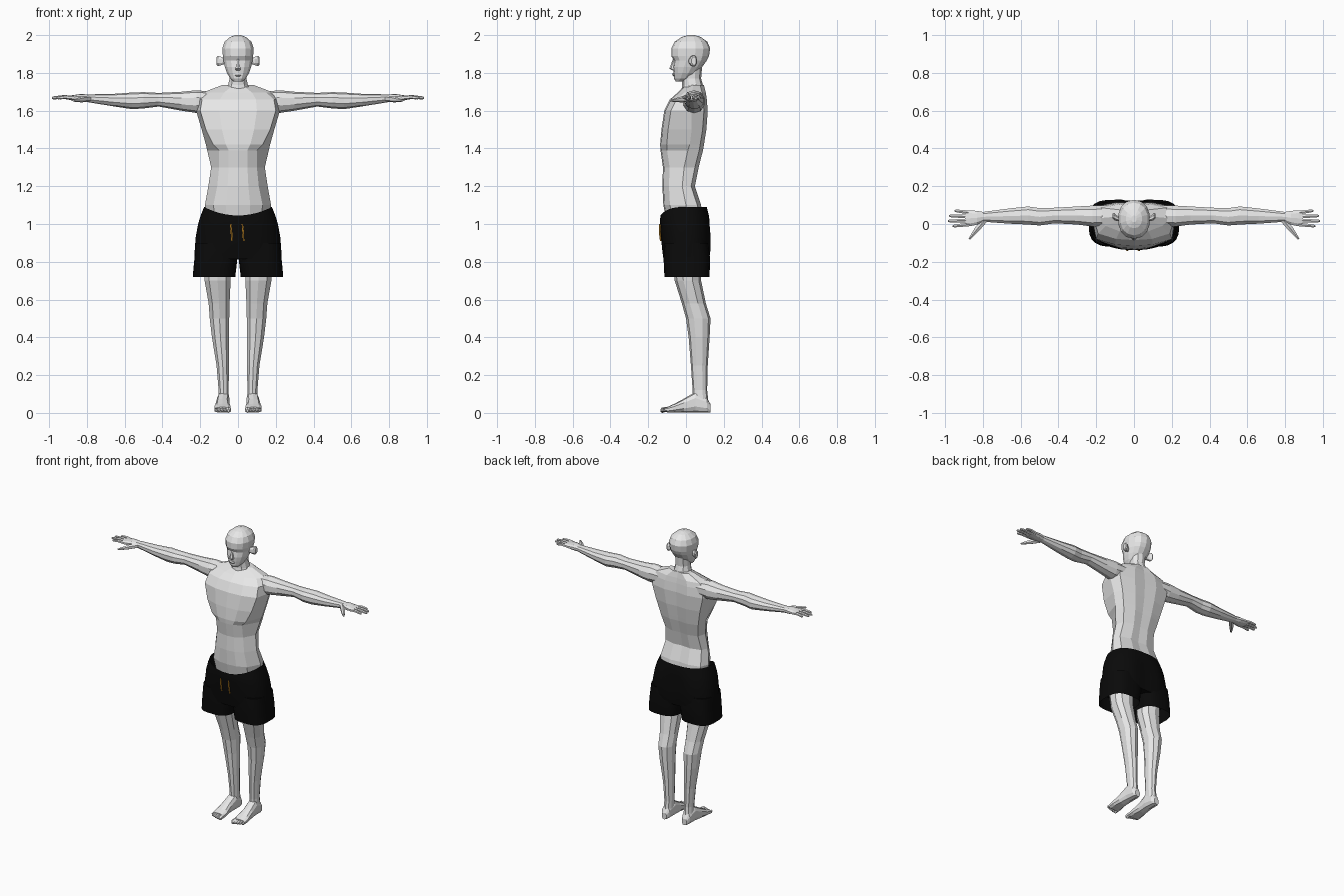
import bpy, bmesh, math
from mathutils import Vector

cube = bpy.data.objects.get("Cube")
if cube:
    bpy.data.objects.remove(cube, do_unlink=True)

X, Y, Z = Vector((1, 0, 0)), Vector((0, 1, 0)), Vector((0, 0, 1))


def material(name, rgb):
    m = bpy.data.materials.new(name)
    m.use_nodes = True
    m.diffuse_color = (*rgb, 1)
    bsdf = m.node_tree.nodes["Principled BSDF"]
    bsdf.inputs["Base Color"].default_value = (*rgb, 1)
    bsdf.inputs["Roughness"].default_value = 0.8
    return m


skin = material("pale grey skin", (0.8, 0.8, 0.8))
cloth = material("black cloth", (0.003, 0.003, 0.003))
cord = material("orange cord", (0.6, 0.27, 0.02))


def ring(centre, u, v, ru, rv, n=10, power=2.2):
    """Superellipse cross-section in the plane of u and v."""
    pts = []
    for i in range(n):
        a = 2 * math.pi * (i + 0.5) / n
        c, s = math.cos(a), math.sin(a)
        pts.append(Vector(centre)
                   + u * math.copysign(abs(c) ** (2 / power), c) * ru
                   + v * math.copysign(abs(s) ** (2 / power), s) * rv)
    return pts


def loft(name, rings, mat, start=True, end=True, smooth=False):
    """Skin a list of equal-sized rings into one object."""
    bm = bmesh.new()
    rows = [[bm.verts.new(p) for p in r] for r in rings]
    n = len(rows[0])
    for a, b in zip(rows, rows[1:]):
        for i in range(n):
            j = (i + 1) % n
            bm.faces.new((a[i], a[j], b[j], b[i]))
    if start:
        bm.faces.new(rows[0])
    if end:
        bm.faces.new(rows[-1])
    bmesh.ops.recalc_face_normals(bm, faces=bm.faces)
    me = bpy.data.meshes.new(name)
    bm.to_mesh(me)
    bm.free()
    me.materials.append(mat)
    ob = bpy.data.objects.new(name, me)
    bpy.context.collection.objects.link(ob)
    if smooth:
        bpy.ops.object.select_all(action="DESELECT")
        ob.select_set(True)
        bpy.context.view_layer.objects.active = ob
        bpy.ops.object.shade_smooth_by_angle(angle=math.radians(35))
    return ob


def upright(z, xc, rx, front, back, n=10, power=2.2):
    """Horizontal ring given by its front and back depth."""
    return ring((xc, (front + back) / 2, z), X, Y, rx, (back - front) / 2, n, power)


def rod(name, points, radii, mat, flat=1.0, n=6):
    """Tapering digit or cord through a few points."""
    points = [Vector(p) for p in points]
    d = (points[-1] - points[0]).normalized()
    side = d.cross(Z if abs(d.z) < 0.8 else Y).normalized()
    up = side.cross(d)
    return loft(name, [ring(p, side, up, r, r * flat, n) for p, r in zip(points, radii)], mat)


# Torso: front panel, slanting flanks and a broad flat back
def torso_ring(z, panel, w, front, mid, back):
    half = [(panel * 0.5, front + 0.006), (panel, front + 0.035), (w, mid),
            (w * 0.88, back - 0.02), (w * 0.4, back)]
    right = [Vector((x, y, z)) for x, y in half]
    left = [Vector((-x, y, z)) for x, y in reversed(half)]
    return ([Vector((0, front, z))] + right + [Vector((0, back - 0.006, z))] + left)


torso = [(1.0, .12, .16, -.10, 0, .09), (1.1, .13, .175, -.12, 0, .08),
         (1.2, .11, .157, -.125, -.02, .047), (1.3, .10, .142, -.122, -.01, .067),
         (1.39, .10, .163, -.135, .01, .09), (1.42, .13, .17, -.137, .02, .095),
         (1.5, .17, .192, -.13, .03, .108), (1.6, .2, .222, -.115, .03, .115),
         (1.66, .19, .215, -.085, .03, .11), (1.695, .15, .19, -.045, .03, .105),
         (1.735, .05, .085, -.005, .04, .095)]
loft("torso", [torso_ring(*t) for t in torso], skin)

# Neck and head
loft("neck", [upright(*t) for t in [(1.68, 0, .075, -.03, .1), (1.735, 0, .055, -.02, .09),
                                    (1.77, 0, .047, -.02, .08), (1.83, 0, .05, -.02, .085)]], skin)
head = [(1.755, .024, -.055, -.02), (1.77, .042, -.063, .03), (1.80, .06, -.065, .06),
        (1.83, .071, -.068, .085), (1.865, .079, -.064, .11), (1.89, .082, -.078, .122),
        (1.93, .085, -.078, .128), (1.965, .073, -.06, .113), (1.99, .043, -.022, .078),
        (2.0, .014, .01, .045)]
loft("head", [upright(z, 0, r, f, b, 14) for z, r, f, b in head], skin)
loft("nose", [upright(z, 0, r, f, -.05, 6) for z, r, f in
              [(1.812, .012, -.068), (1.822, .016, -.088), (1.85, .009, -.078),
               (1.875, .007, -.068)]], skin)
loft("lips", [upright(z, 0, r, f, -.05, 6) for z, r, f in
              [(1.782, .012, -.066), (1.79, .022, -.073), (1.8, .012, -.07)]], skin)

# Shorts: hip section with a dipped waistband and two soft buttock bulges
hips = [(1.09, .18, -.135, .11), (1.04, .2, -.138, .123), (1.0, .212, -.137, .13),
        (.93, .225, -.133, .136), (.86, .23, -.126, .134), (.815, .231, -.12, .128)]
hip_rings = []
for level, (z, w, front, back) in enumerate(hips):
    pts = upright(z, 0, w, front, back, 32, 2.5)
    for p in pts:
        if p.y < 0 and level < 2:
            p.z -= (.045, .018)[level] * (1 - (p.x / w) ** 2)
        if p.y > 0 and level > 1:
            p.y *= 1 - .16 * math.exp(-(p.x / .045) ** 2)
    hip_rings.append(pts)
loft("shorts_hips", hip_rings, cloth, start=False, smooth=True)

# Waist cords
for x, tag in ((.027, "left"), (-.035, "right")):
    rod(tag + "_waist_cord", [(x - .004, -.138, 1.0), (x, -.139, .96), (x + .003, -.134, .91)],
        [.004, .005, .004], cord)

arm = [(.14, .045, .055, 1.65, .05), (.22, .042, .058, 1.648, .06), (.3, .045, .05, 1.65, .05),
       (.42, .045, .043, 1.658, .036), (.5, .038, .048, 1.655, .043), (.56, .045, .05, 1.652, .044),
       (.66, .042, .042, 1.656, .033), (.8, .038, .027, 1.666, .02), (.83, .033, .038, 1.668, .021),
       (.87, .03, .044, 1.668, .015), (.895, .03, .041, 1.668, .011)]
leg = [(.9, .115, .085, -.08, .08), (.7, .108, .072, -.06, .08), (.58, .1, .058, -.022, .105),
       (.5, .098, .054, 0, .13), (.4, .093, .047, .014, .125), (.25, .081, .034, .026, .115),
       (.12, .076, .028, .035, .112), (.05, .077, .03, .035, .12)]
foot = [(.13, .018, .045), (.11, .03, .08), (.05, .034, .11), (-.01, .037, .075),
        (-.06, .044, .048), (-.1, .045, .03)]

for s, tag in ((1, "left_"), (-1, "right_")):
    # Ear: a flared cup
    loft(tag + "ear", [ring((s * x, y, 1.863), Y, Z, ry, rz, 8) for x, y, ry, rz in
                       [(.07, .025, .012, .018), (.09, .03, .016, .024),
                        (.106, .04, .02, .03), (.113, .042, .013, .022)]], skin)

    # Arm, palm and digits
    loft(tag + "arm", [ring((s * x, y, z), Y, Z, ry, rz) for x, y, ry, z, rz in arm], skin)
    for i, tip in enumerate((.96, .985, .98, .95)):
        y, dy = -.002 + .021 * i, (i - 1.5) * .006
        rod(tag + "finger_%d" % (i + 1),
            [(s * .87, y, 1.668), (s * (.87 + tip) / 2, y + dy / 2, 1.672),
             (s * (tip - .008), y + dy, 1.668), (s * tip, y + dy, 1.667)],
            [.011, .010, .008, .004], skin)
    rod(tag + "thumb", [(s * .79, .02, 1.664), (s * .825, -.02, 1.66),
                        (s * .85, -.052, 1.656), (s * .872, -.08, 1.653)],
        [.016, .016, .011, .005], skin)

    # Short leg, open at the hem
    loft(tag + "shorts_leg", [upright(z, s * (a + b) / 2, (b - a) / 2, f, k, 24, 3) for z, a, b, f, k in
                              [(.9, .0, .225, -.115, .118), (.82, .002, .231, -.12, .128),
                               (.77, .008, .236, -.117, .127), (.72, .014, .24, -.115, .125)]],
         cloth, end=False, smooth=True)

    # Leg, foot and toes
    loft(tag + "leg", [upright(z, s * x, r, f, b) for z, x, r, f, b in leg], skin)
    loft(tag + "foot", [ring((s * (.078 + .004 * (y < 0)), y, top / 2 + .001), X, Z, r, top / 2, 10, 2.6)
                        for y, r, top in foot], skin)
    for i in range(5):
        x = .05 + .0165 * i
        r = .014 if i == 0 else .0095
        tip = -.135 + .006 * max(0, i - 1)
        rod(tag + "toe_%d" % (i + 1), [(s * x, -.085, .018), (s * x, -.112, .018),
                                       (s * x, tip + .008, .014), (s * x, tip, .012)],
            [r, r, r, r * .5], skin)
